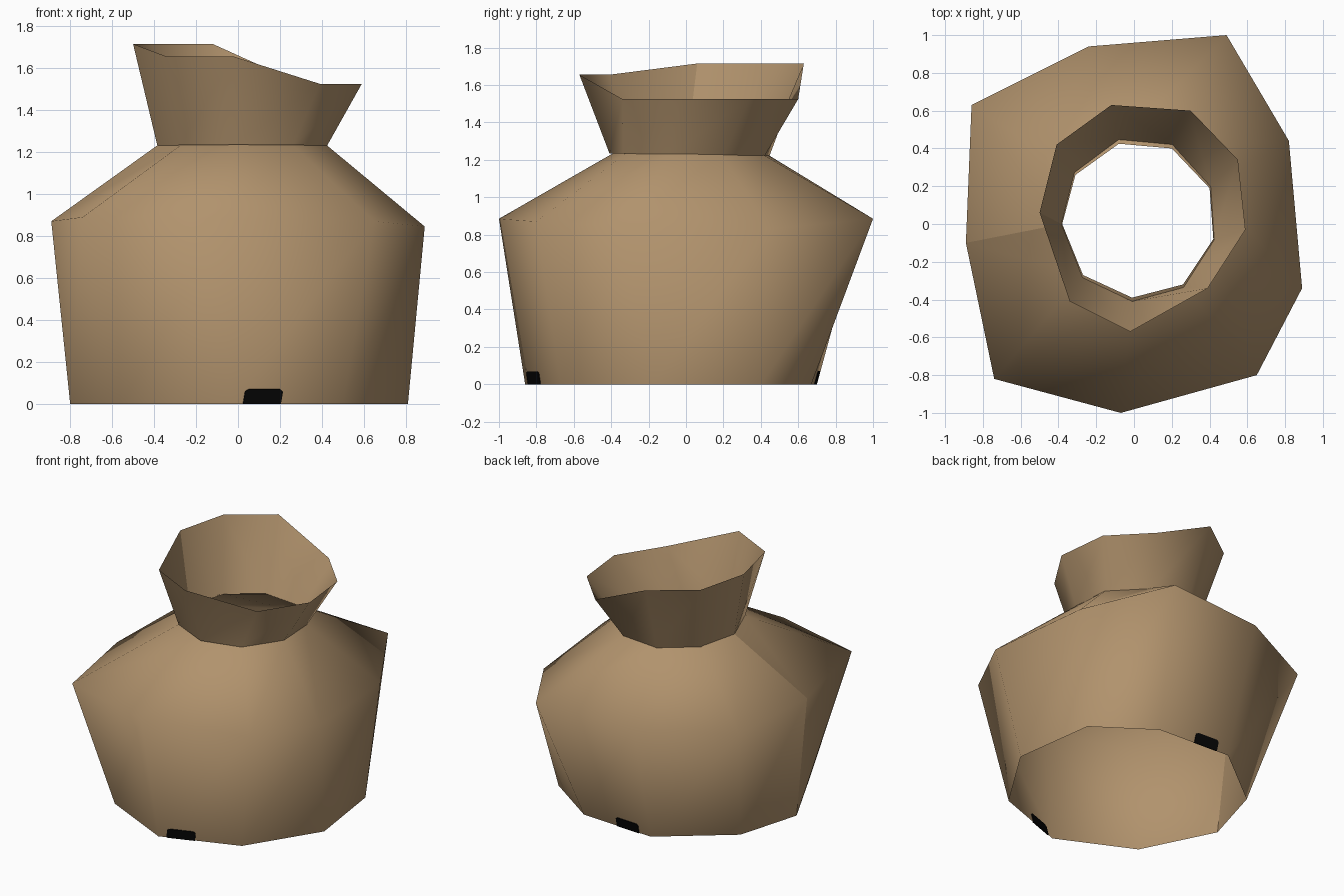
import bpy
from mathutils import Vector

cube = bpy.data.objects.get("Cube")
if cube:
    bpy.data.objects.remove(cube, do_unlink=True)


def make_material(name, color):
    mat = bpy.data.materials.new(name)
    mat.use_nodes = True
    mat.diffuse_color = color
    shader = mat.node_tree.nodes["Principled BSDF"]
    shader.inputs["Base Color"].default_value = color
    shader.inputs["Roughness"].default_value = 0.9
    return mat


def make_object(name, verts, faces, mat, smooth=True):
    mesh = bpy.data.meshes.new(name)
    mesh.from_pydata([tuple(v) for v in verts], [], faces)
    mesh.materials.append(mat)
    for poly in mesh.polygons:
        poly.use_smooth = smooth
    obj = bpy.data.objects.new(name, mesh)
    bpy.context.scene.collection.objects.link(obj)
    return obj


def loft(name, rings, mat):
    """Skin the rings; each ring repeats its first point to leave a crisp seam."""
    verts = [v for ring in rings for v in ring + ring[:1]]
    cols = len(rings[0]) + 1
    faces = []
    for r in range(len(rings) - 1):
        for c in range(cols - 1):
            low = r * cols + c
            high = low + cols
            faces += [(low, low + 1, high + 1), (low, high + 1, high)]
    return make_object(name, verts, faces, mat)


def wall_patch(name, column, start, end, height, mat):
    """Thin plate lying on the lower wall between two neighbouring columns."""
    b0, b1, top = base[column], base[column + 1], shoulder[column + 1]

    def on_wall(t, h):
        return b0 + (b1 - b0) * t + (top - b1) * h

    cut = (end - start) * 0.08
    outline = [(start, 0), (end, 0), (end, height * 0.85), (end - cut, height),
               (start + cut, height), (start, height * 0.85)]
    obj = make_object(name, [on_wall(t, h) for t, h in outline],
                      [tuple(range(len(outline)))], mat, smooth=False)
    solid = obj.modifiers.new("thickness", "SOLIDIFY")
    solid.thickness = 0.009
    solid.offset = 0
    return obj


burlap = make_material("tan burlap", (0.44, 0.29, 0.152, 1))
black = make_material("black patch", (0.002, 0.002, 0.002, 1))

# Irregular nine-sided outlines, counter-clockwise from the seam
base = [Vector((x, y, 0)) for x, y in (
    (-.8, -.11), (-.55, -.61), (-.03, -.86), (.5, -.67), (.81, -.18),
    (.73, .4), (.34, .67), (-.21, .7), (-.67, .34))]
shoulder = [Vector(p) for p in (
    (-.89, -.1, .87), (-.74, -.82, .89), (-.07, -1, .885), (.65, -.8, .87),
    (.89, -.34, .845), (.82, .44, .83), (.49, 1, .885), (-.24, .94, .88),
    (-.86, .63, .88))]
throat = [Vector((x, y, 1.235)) for x, y in (
    (-.38, 0), (-.27, -.27), (-.01, -.39), (.26, -.32), (.42, -.08),
    (.4, .19), (.2, .4), (-.08, .425), (-.31, .26))]
rim = [Vector(p) for p in (
    (-.5, .06, 1.715), (-.34, -.41, 1.655), (-.02, -.57, 1.655),
    (.39, -.34, 1.525), (.59, -.03, 1.525), (.55, .34, 1.525),
    (.3, .6, 1.525), (-.12, .63, 1.715), (-.41, .42, 1.715))]

# The tied neck sits slightly outside the throat and tilts down at the back
neck = [Vector((v.x * 1.01, v.y * 1.05, 1.228 - v.y * 0.018)) for v in throat]

# Open sack body and flared collar
loft("sack_body", [base, shoulder, throat], burlap)
loft("sack_collar", [neck, rim], burlap)

# Small dark patches at the foot of the front and back walls
wall_patch("front_patch", 2, 0.1, 0.44, 0.08, black)
wall_patch("back_patch", 6, 0.5, 0.83, 0.08, black)
